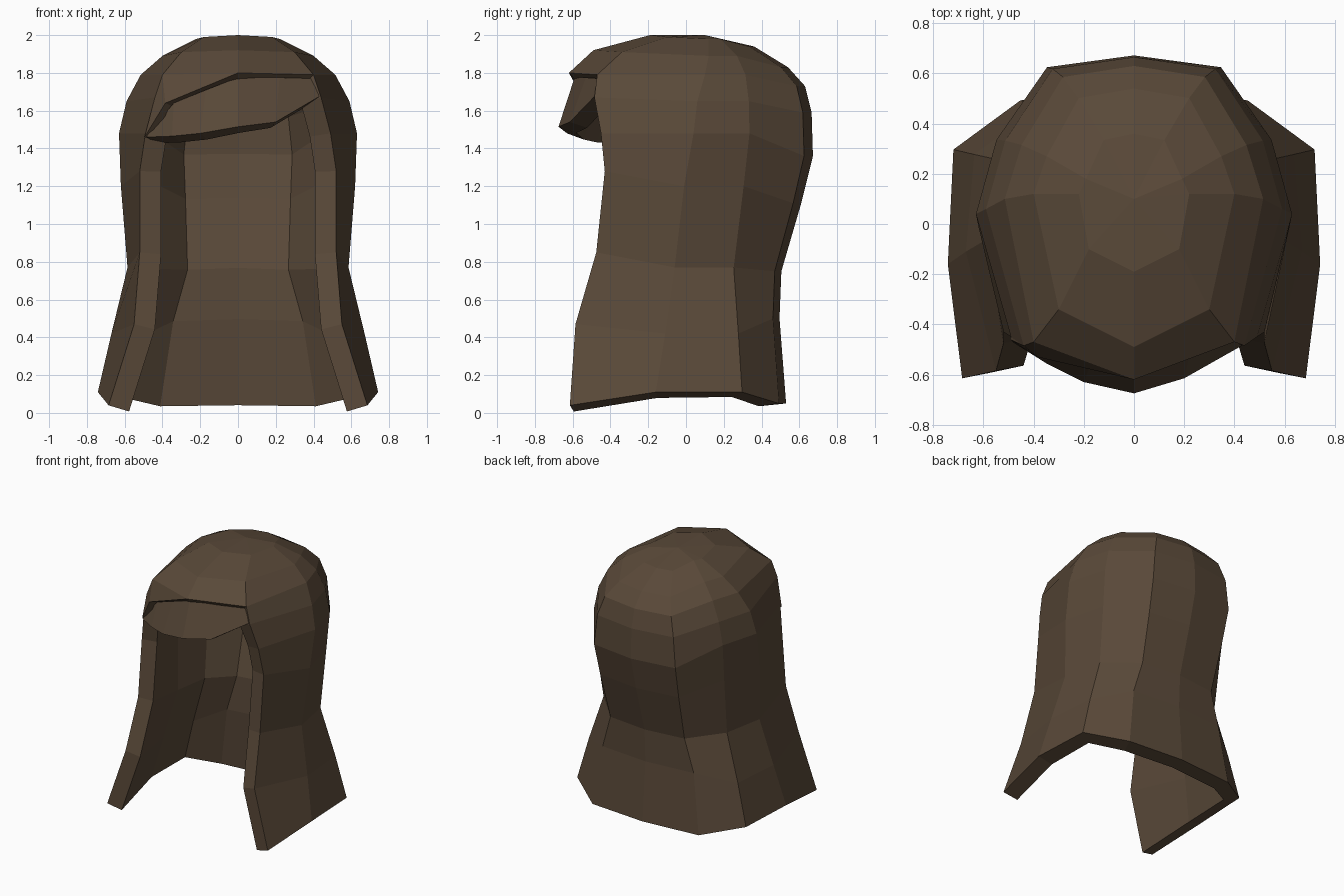
import bpy, bmesh

if "Cube" in bpy.data.objects:
    bpy.data.objects.remove(bpy.data.objects["Cube"])

mat = bpy.data.materials.new("brown_hair")
mat.diffuse_color = (0.1, 0.066, 0.04, 1)
mat.use_nodes = True
mat.node_tree.nodes["Principled BSDF"].inputs["Base Color"].default_value = mat.diffuse_color


def make(name, bm, thickness):
    me = bpy.data.meshes.new(name)
    bm.to_mesh(me)
    bm.free()
    me.materials.append(mat)
    ob = bpy.data.objects.new(name, me)
    bpy.context.collection.objects.link(ob)
    sol = ob.modifiers.new("thickness", "SOLIDIFY")
    sol.thickness = thickness
    sol.offset = -1
    return ob


# Rows from crown to hem: z back/side/front, half width, back y, side y,
# temple x, temple y, front y, back corner and rear side as fractions of width
ROWS = [
    (1.94, 1.98, 1.99, .22, .36, .12, .18, -.10, -.19, .55, .87),
    (1.83, 1.89, 1.91, .40, .54, .12, .30, -.34, -.49, .55, .87),
    (1.73, 1.79, 1.79, .515, .63, .10, .40, -.47, -.62, .55, .87),
    (1.59, 1.65, 1.67, .59, .665, .06, .44, -.485, None, .55, .87),
    (1.36, 1.48, 1.48, .63, .672, .04, .49, -.45, None, .55, .87),
    (1.11, 1.20, 1.28, .62, .61, -.01, .52, -.43, None, .54, .87),
    (.75, .77, .85, .585, .505, -.06, .52, -.475, None, .54, .9),
    (.50, .42, .47, .67, .495, -.11, .55, -.585, None, .58, .95),
    (.05, .11, .04, .742, .53, -.16, .685, -.615, None, .61, .97),
]

# Main hair: closed crown flowing into long sides and back, face left open
bm = bmesh.new()
rings = []
for zb, zs, zf, w, yb, ys, xt, yt, yf, k1, k2 in ROWS:
    y2 = yb * (.56 if zb < .6 else .5)
    half = [(k1 * w, yb * .93, zb), (k2 * w, y2, zs), (w, ys, zs), (xt, yt, zf)]
    pts = [(-x, y, z) for x, y, z in reversed(half)] + [(0, yb, zb)] + half
    if yf is not None:
        pts.append((0, yf, zf + .01))
    rings.append([bm.verts.new(p) for p in pts])

apex = bm.verts.new((0, .1, 2.0))
top = rings[0]
for i in range(len(top)):
    bm.faces.new((apex, top[(i + 1) % len(top)], top[i]))
for a, b in zip(rings, rings[1:]):
    n = len(b)
    for i in range(n if n == 10 else n - 1):
        j = (i + 1) % n
        bm.faces.new((a[i], a[j], b[j], b[i]))

# Swept flap on one side of the parting
f1 = bm.verts.new((-.385, -.53, 1.64))
f2 = bm.verts.new((-.495, -.46, 1.46))
bm.faces.new((rings[2][9], rings[2][0], f1))
bm.faces.new((rings[2][0], rings[3][0], f2, f1))
bm.faces.new((rings[3][0], rings[4][0], f2))
bmesh.ops.recalc_face_normals(bm, faces=bm.faces)
if apex.link_faces[0].normal.z < 0:
    bmesh.ops.reverse_faces(bm, faces=bm.faces)
make("long_hair", bm, .115)

# Fringe swept across the forehead below the parting
upper = [(-.46, -.46, 1.50), (-.34, -.50, 1.64), (-.17, -.55, 1.71),
         (0, -.59, 1.775), (.22, -.53, 1.775), (.39, -.46, 1.77)]
lower = [(-.485, -.47, 1.46), (-.35, -.555, 1.465), (-.2, -.63, 1.48),
         (0, -.675, 1.515), (.2, -.615, 1.54), (.43, -.485, 1.675)]
bm = bmesh.new()
u = [bm.verts.new(p) for p in upper]
l = [bm.verts.new(p) for p in lower]
for i in range(len(u) - 1):
    bm.faces.new((u[i], l[i], l[i + 1], u[i + 1]))
make("fringe", bm, .1)
